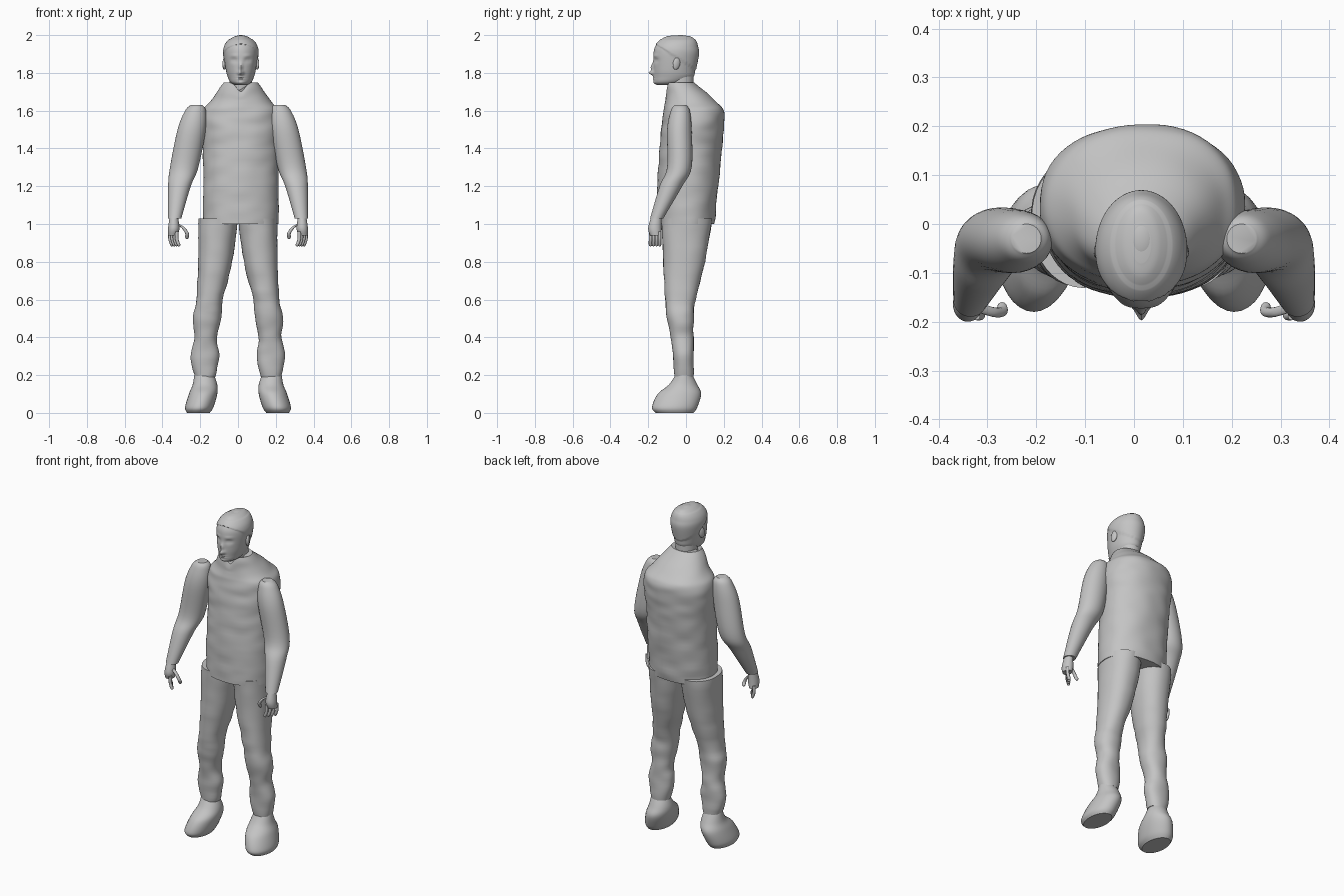
import bpy
import bmesh
from math import sin, cos, pi, exp, radians, copysign
from mathutils import Vector, noise

cube = bpy.data.objects.get("Cube")
if cube:
    bpy.data.objects.remove(cube, do_unlink=True)

grey = bpy.data.materials.new("plain grey")
grey.use_nodes = True
grey.diffuse_color = (0.55, 0.55, 0.55, 1)
grey.node_tree.nodes["Principled BSDF"].inputs["Base Color"].default_value = grey.diffuse_color

MIDDLE = 0.015  # the head and jacket stand slightly off centre


def blend(before, start, end, after, t):
    """Smooth interpolation from start to end, guided by both neighbours."""
    slope_in = (end - before) / 2
    slope_out = (after - start) / 2
    ease = t * t * (3 - 2 * t)
    bend = t * (1 - t) * ((1 - t) * slope_in - t * slope_out)
    return start + (end - start) * ease + bend


def refine(rings, steps):
    """Add in-between slices to a short list of rings."""
    result = []
    last = len(rings) - 1
    for i in range(last):
        quad = [rings[max(0, i - 1)], rings[i], rings[i + 1], rings[min(last, i + 2)]]
        for step in range(steps):
            result.append([blend(*values, step / steps) for values in zip(*quad)])
    result.append(rings[-1])
    return result


def finish(bm, name):
    """Turn a bmesh into a smooth shaded grey object."""
    bmesh.ops.recalc_face_normals(bm, faces=bm.faces)
    mesh = bpy.data.meshes.new(name)
    bm.to_mesh(mesh)
    bm.free()
    mesh.materials.append(grey)
    obj = bpy.data.objects.new(name, mesh)
    bpy.context.collection.objects.link(obj)
    bpy.ops.object.select_all(action='DESELECT')
    obj.select_set(True)
    bpy.context.view_layer.objects.active = obj
    bpy.ops.object.shade_smooth_by_angle(angle=radians(45))
    return obj


def rounded(value, power):
    """Superellipse coordinate, squarer for a higher power."""
    return copysign(abs(value) ** (2 / power), value)


def loft(name, rings, side=1, power=2, segments=32, steps=6, tweak=None):
    """Skin horizontal slices given as (z, x low, x high, y low, y high)."""
    bm = bmesh.new()
    loops = []
    for z, x_low, x_high, y_low, y_high in refine(rings, steps):
        loop = []
        for k in range(segments):
            angle = 2 * pi * k / segments
            across, along = rounded(cos(angle), power), rounded(sin(angle), power)
            x = (x_low + x_high + (x_high - x_low) * across) / 2
            y = (y_low + y_high + (y_high - y_low) * along) / 2
            point = Vector((side * x, y, z))
            if tweak:
                point = tweak(point, Vector((side * across, along, 0)))
            loop.append(bm.verts.new(point))
        loops.append(loop)
    for lower, upper in zip(loops, loops[1:]):
        for k in range(segments):
            bm.faces.new((lower[k - 1], lower[k], upper[k], upper[k - 1]))
    bm.faces.new(loops[0])
    bm.faces.new(loops[-1])
    return finish(bm, name)


def centred(rings):
    """Expand (z, half width, y low, y high) into full slices."""
    return [(z, MIDDLE - half, MIDDLE + half, low, high) for z, half, low, high in rings]


def digit(name, points, radius, side):
    """Finger of constant thickness along a path, with a rounded tip."""
    rings = [(z, x - radius, x + radius, y - radius, y + radius) for x, y, z in points]
    x, y, z = points[-1]
    tip = radius / 4
    rings.append((z - radius, x - tip, x + tip, y - tip, y + tip))
    loft(name, rings, side, segments=12)


def ellipsoid(name, location, size):
    bm = bmesh.new()
    bmesh.ops.create_uvsphere(bm, u_segments=20, v_segments=12, radius=1)
    bmesh.ops.scale(bm, vec=size, verts=bm.verts)
    obj = finish(bm, name)
    obj.location = location
    return obj


def wrinkle(point, outward):
    """Gentle cloth folds."""
    return point + outward * 0.005 * noise.noise(Vector((point.x, point.y, point.z * 2)) * 9)


def jacket_shape(point, outward):
    """Cloth folds plus a notch at the front of the neckline."""
    point = wrinkle(point, outward)
    collar = max(0, point.z - 1.65) / 2
    if point.y < 0:
        point.z -= collar * exp(-((point.x - MIDDLE) / 0.03) ** 2)
    return point


# Jacket body
jacket = [(1, 0.2, -0.15, 0.15), (1.2, 0.2, -0.15, 0.17), (1.4, 0.2, -0.14, 0.19),
          (1.52, 0.21, -0.13, 0.2), (1.6, 0.2, -0.12, 0.2),
          (1.65, 0.16, -0.11, 0.16), (1.75, 0.09, -0.1, 0.04)]
loft("jacket_body", centred(jacket), power=2.2, segments=64, steps=9, tweak=jacket_shape)

# Limb slices for the left side, mirrored for the right
trouser = [(0.19, 0.12, 0.23, -0.06, 0.04), (0.3, 0.1, 0.25, -0.07, 0.04),
           (0.4, 0.11, 0.23, -0.08, 0.04), (0.5, 0.09, 0.24, -0.1, 0.04),
           (0.6, 0.08, 0.22, -0.11, 0.05), (0.8, 0.03, 0.21, -0.12, 0.1),
           (1.03, 0, 0.21, -0.13, 0.14)]
shoe = [(0, 0.15, 0.27, -0.16, 0.04), (0.03, 0.13, 0.28, -0.18, 0.06),
        (0.1, 0.11, 0.26, -0.15, 0.08), (0.15, 0.11, 0.24, -0.09, 0.06),
        (0.21, 0.13, 0.23, -0.05, 0.03)]
sleeve = [(1.03, 0.3, 0.37, -0.19, -0.12), (1.2, 0.25, 0.37, -0.14, -0.02),
          (1.3, 0.21, 0.36, -0.1, 0.03), (1.5, 0.17, 0.32, -0.1, 0.03),
          (1.6, 0.17, 0.28, -0.08, 0.02), (1.63, 0.19, 0.25, -0.06, 0)]
palm = [(1.05, 0.32, 0.36, -0.18, -0.13), (0.98, 0.31, 0.37, -0.2, -0.13),
        (0.94, 0.32, 0.37, -0.19, -0.13)]
thumb = [(0.32, -0.17, 1), (0.29, -0.18, 0.98), (0.27, -0.18, 0.95), (0.27, -0.17, 0.93)]

for side, label in ((1, "left"), (-1, "right")):
    loft(label + "_trouser_leg", trouser, side, power=2.2, segments=40, tweak=wrinkle)
    loft(label + "_shoe", shoe, side)
    loft(label + "_sleeve", sleeve, side)
    loft(label + "_palm", palm, side)
    digit(label + "_thumb", thumb, 0.01, side)
    # Four fingers fanned across the palm
    for k, finger in enumerate(("little", "ring", "middle", "index")):
        x = 0.36 - 0.012 * k
        y = -0.14 - 0.016 * k
        path = [(x, y, 0.96), (x, y, 0.92), (x - 0.01, y, 0.89)]
        digit(f"{label}_{finger}_finger", path, 0.009, side)

# Neck
loft("neck", centred([(1.66, 0.06, -0.09, 0.04), (1.8, 0.06, -0.1, 0.04)]))


# Facial relief: (sideways, height, width, tallness, push towards the back)
RELIEF = {
    "nose_tip": (0, 1.8, 0.014, 0.012, -0.025),
    "nose_bridge": (0, 1.83, 0.01, 0.02, -0.015),
    "eye_socket": (0.036, 1.867, 0.016, 0.01, 0.013),
    "eyeball": (0.036, 1.867, 0.01, 0.006, -0.007),
    "brow": (0.036, 1.89, 0.02, 0.007, -0.004),
    "lips": (0, 1.773, 0.02, 0.01, -0.006),
    "mouth_line": (0, 1.773, 0.02, 0.002, 0.006),
    "chin": (0, 1.747, 0.02, 0.01, -0.006),
}


def head_shape(point, outward):
    """Push out the features, then raise the hair above a sloping hairline."""
    if point.y < -0.06:
        for sideways, height, width, tallness, push in RELIEF.values():
            for offset in {sideways, -sideways}:
                across = (point.x - MIDDLE - offset) / width
                upward = (point.z - height) / tallness
                point.y += push * exp(-across ** 2 - upward ** 2)
    if 1.85 - 0.65 * point.y < point.z < 1.98:
        point += outward * 0.004
    return point


# Head with face and hair
head = [(1.735, 0.03, -0.15, -0.05), (1.75, 0.055, -0.167, 0), (1.78, 0.07, -0.17, 0.04),
        (1.82, 0.08, -0.172, 0.05), (1.9, 0.09, -0.172, 0.065), (1.94, 0.085, -0.163, 0.06),
        (1.97, 0.067, -0.14, 0.05), (1.99, 0.04, -0.11, 0.03), (1.997, 0.02, -0.08, 0)]
loft("head", centred(head), segments=96, steps=9, tweak=head_shape)
ellipsoid("hair_tuft", (MIDDLE, -0.03, 1.985), (0.03, 0.045, 0.015))

# Ears
for side, label in ((1, "left"), (-1, "right")):
    ear = ellipsoid(label + "_ear", (MIDDLE + side * 0.086, -0.05, 1.85), (0.01, 0.02, 0.034))
    ear.rotation_euler = (radians(-12), 0, side * radians(18))
